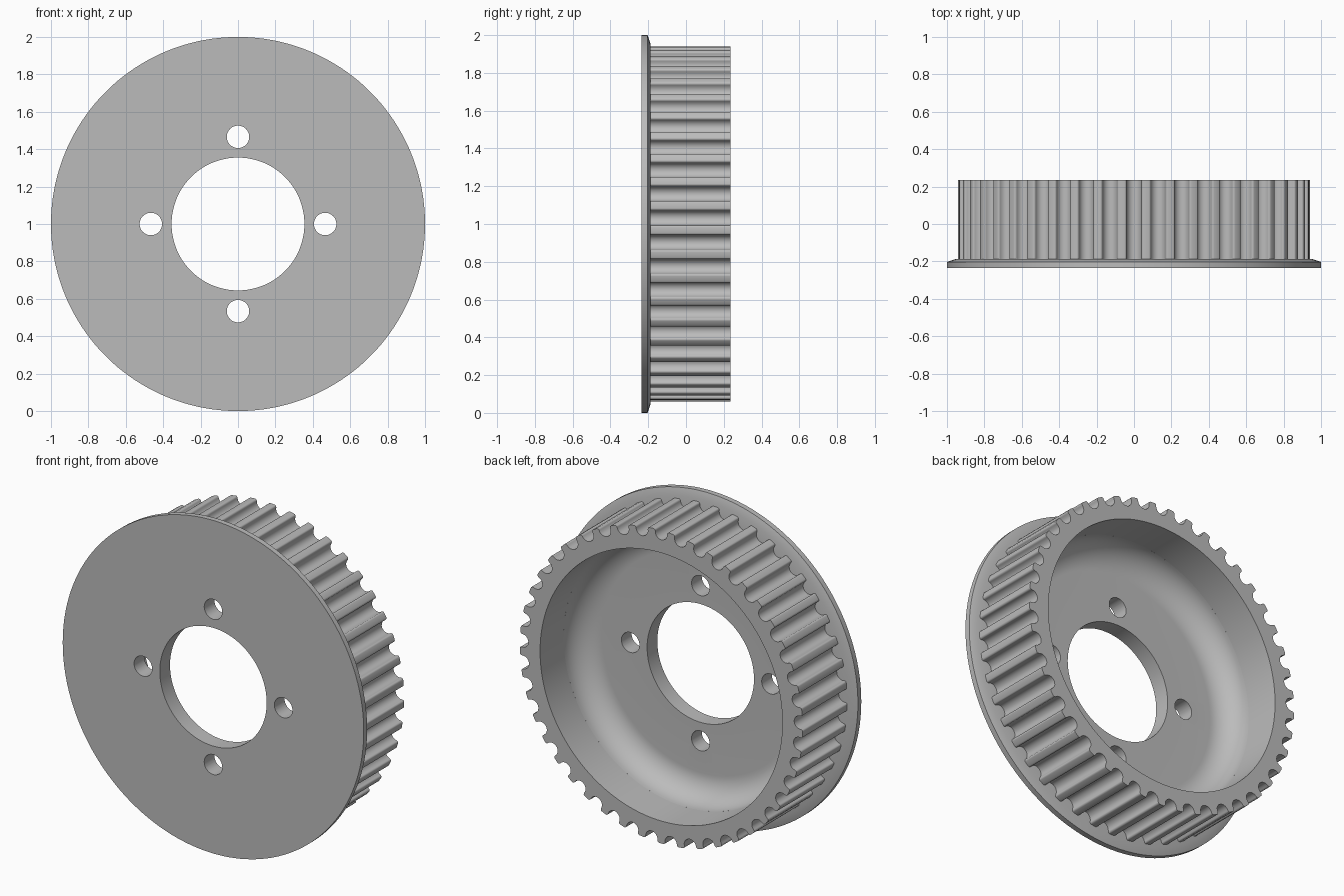
import bpy, bmesh
from math import sin, cos, pi, radians
from mathutils import Matrix

if "Cube" in bpy.data.objects:
    bpy.data.objects.remove(bpy.data.objects["Cube"], do_unlink=True)

TEETH = 45
PITCH = 2 * pi / TEETH
TIP_R, CUP_R, BORE_R = 0.9385, 0.805, 0.355
FRONT, FLOOR, BACK = -0.235, -0.138, 0.235
FLANGE_BACK = -0.188
FILLET = 0.15

grey = bpy.data.materials.new("machined grey")
grey.use_nodes = True
colour = (0.5, 0.5, 0.5, 1)
grey.diffuse_color = colour
grey.node_tree.nodes["Principled BSDF"].inputs["Base Color"].default_value = colour


def make_object(name, bm):
    bmesh.ops.recalc_face_normals(bm, faces=bm.faces)
    mesh = bpy.data.meshes.new(name)
    bm.to_mesh(mesh)
    bm.free()
    mesh.materials.append(grey)
    obj = bpy.data.objects.new(name, mesh)
    bpy.context.collection.objects.link(obj)
    return obj


def skin(name, rings):
    """Join equal closed rings of points in order, last back to first."""
    bm = bmesh.new()
    loops = [[bm.verts.new(p) for p in ring] for ring in rings]
    for a, b in zip(loops, loops[1:] + loops[:1]):
        for i in range(len(a)):
            bm.faces.new((a[i - 1], a[i], b[i], b[i - 1]))
    return make_object(name, bm)


def circle(radius, y, count, start=0.0):
    angles = [start + 2 * pi * i / count for i in range(count)]
    return [(radius * cos(a), y, 1 + radius * sin(a)) for a in angles]


def arc(cx, cy, radius, start, end, steps):
    angles = [radians(start + (end - start) * i / steps) for i in range(steps + 1)]
    return [(cx + radius * cos(a), cy + radius * sin(a)) for a in angles]


def smooth(obj):
    bpy.ops.object.select_all(action="DESELECT")
    obj.select_set(True)
    bpy.context.view_layer.objects.active = obj
    bpy.ops.object.shade_smooth_by_angle(angle=radians(32))


# One round-bottomed belt groove, as (tangent, radial) offsets from the tip
half, corner, depth = 0.0397, 0.0114, 0.055
groove = (arc(-half - corner, -corner, corner, 90, 0, 4)
          + arc(0, half - depth, half, 180, 360, 10)
          + arc(half + corner, -corner, corner, 180, 90, 4))


def tooth_ring(y):
    points = []
    for k in range(TEETH):
        a = pi / 2 + k * PITCH
        for t, r in groove:
            rad = TIP_R + r
            points.append((rad * cos(a) - t * sin(a), y,
                           1 + rad * sin(a) + t * cos(a)))
    return points


# Toothed rim with a plain inner wall
n = len(groove)
count = TEETH * n
first = pi / 2 - PITCH * (n - 1) / 2 / n
toothed_rim = skin("toothed_rim", [
    tooth_ring(FLANGE_BACK - 0.01), tooth_ring(BACK),
    circle(CUP_R, BACK, count, first),
    circle(CUP_R, FLANGE_BACK - 0.01, count, first)])

# Flange and web, with a large fillet from cup wall to floor
fillet_y = FLOOR + FILLET
profile = [(BORE_R, FRONT), (1, FRONT), (1, -0.203), (0.955, FLANGE_BACK),
           (0.83, FLANGE_BACK), (0.83, fillet_y)]
profile += arc(CUP_R - FILLET, fillet_y, FILLET, 0, -90, 14)
profile.append((BORE_R, FLOOR))
flange_web = skin("flange_web", [circle(r, y, 180) for r, y in profile])

# Four bolt holes through the web
bm = bmesh.new()
for k in range(4):
    a = k * pi / 2
    place = (Matrix.Translation((0.466 * cos(a), FRONT, 1 + 0.466 * sin(a)))
             @ Matrix.Rotation(pi / 2, 4, "X"))
    bmesh.ops.create_cone(bm, cap_ends=True, segments=48, radius1=0.06,
                          radius2=0.06, depth=0.6, matrix=place)
hole_cutter = make_object("hole_cutter", bm)
hole_cutter.hide_render = True
cut = flange_web.modifiers.new("bolt holes", "BOOLEAN")
cut.operation = "DIFFERENCE"
cut.solver = "EXACT"
cut.object = hole_cutter
bpy.context.view_layer.objects.active = flange_web
bpy.ops.object.modifier_apply(modifier=cut.name)
bpy.data.objects.remove(hole_cutter, do_unlink=True)

for part in (toothed_rim, flange_web):
    smooth(part)
